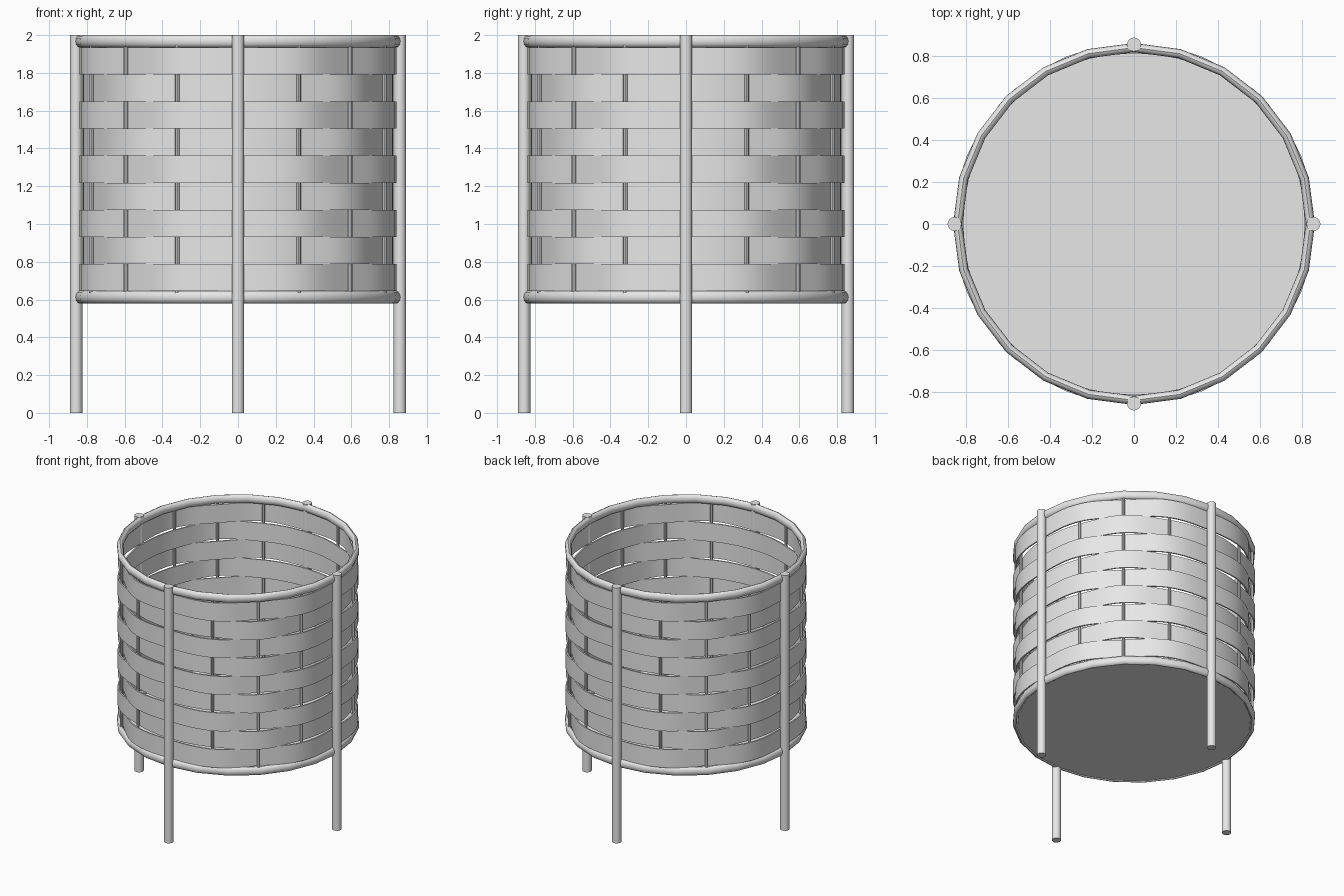
import bpy, bmesh, math

old = bpy.data.objects.get("Cube")
if old:
    bpy.data.objects.remove(old)

# Single material
wicker = bpy.data.materials.new("wicker_grey")
wicker.use_nodes = True
tone = (0.8, 0.8, 0.8, 1)
wicker.diffuse_color = tone
wicker.node_tree.nodes["Principled BSDF"].inputs["Base Color"].default_value = tone

FLOOR, TOP, TUBE = 0.58, 2.0, 0.0325
ROWS, STAKES = 9, 16
STEP = math.tau / STAKES


def finish(name, bm, angle=35):
    bmesh.ops.recalc_face_normals(bm, faces=bm.faces)
    mesh = bpy.data.meshes.new(name)
    bm.to_mesh(mesh)
    bm.free()
    mesh.materials.append(wicker)
    obj = bpy.data.objects.new(name, mesh)
    bpy.context.collection.objects.link(obj)
    bpy.ops.object.select_all(action='DESELECT')
    obj.select_set(True)
    bpy.context.view_layer.objects.active = obj
    bpy.ops.object.shade_smooth_by_angle(angle=math.radians(angle))
    return obj


def sweep(name, segments, section):
    """Sweep a closed (radius, z) section, which may vary with angle, round z."""
    bm = bmesh.new()
    loops = []
    for i in range(segments):
        a = math.tau * i / segments
        loops.append([bm.verts.new((r * math.cos(a), r * math.sin(a), z))
                      for r, z in section(a)])
    for i, loop in enumerate(loops):
        other = loops[(i + 1) % segments]
        n = len(loop)
        for j in range(n):
            k = (j + 1) % n
            bm.faces.new((loop[j], other[j], other[k], loop[k]))
    return finish(name, bm)


# Woven bands: radius at the leg, the odd stake and the middle stake
WEAVE = ((0.84, 0.862, 0.828), (0.823, 0.828, 0.862))


def band_radius(a, row):
    t = (a / STEP) % 4
    t = min(t, 4 - t)
    i = min(int(t), 1)
    blend = (1 - math.cos(math.pi * (t - i))) / 2
    radii = WEAVE[row % 2]
    return radii[i] + (radii[i + 1] - radii[i]) * blend


low = FLOOR + 2 * TUBE
height = (TOP - 2 * TUBE - low) / ROWS
for row in range(ROWS):
    z0 = low + row * height

    def strip(a):
        r = band_radius(a, row)
        return ((r, z0), (r, z0 + height), (r - 0.01, z0 + height), (r - 0.01, z0))
    sweep(f"woven_band_{row + 1}", 96, strip)

# Rims
for name, z in (("bottom_rim", FLOOR + TUBE), ("top_rim", TOP - TUBE)):
    sweep(name, 24, lambda a: [(0.842 + 0.022 * math.cos(math.tau * k / 12),
                                z + TUBE * math.sin(math.tau * k / 12))
                               for k in range(12)])


def cylinder(name, radius, x, y, z0, z1, sides):
    bm = bmesh.new()
    bmesh.ops.create_cone(bm, cap_ends=True, segments=sides, radius1=radius,
                          radius2=radius, depth=z1 - z0)
    bmesh.ops.translate(bm, verts=bm.verts, vec=(x, y, (z0 + z1) / 2))
    return finish(name, bm)


# Legs and thin upright stakes
for i in range(STAKES):
    c, s = math.cos(i * STEP), math.sin(i * STEP)
    if i % 4 == 0:
        cylinder(f"leg_{i // 4 + 1}", 0.033, 0.857 * c, 0.857 * s, 0, TOP, 20)
    else:
        cylinder(f"stake_{i}", 0.011, 0.84 * c, 0.84 * s, low - TUBE, TOP - TUBE, 8)

# Basket floor
cylinder("basket_floor", 0.848, 0, 0, FLOOR + 0.005, FLOOR + 0.02, 24)
